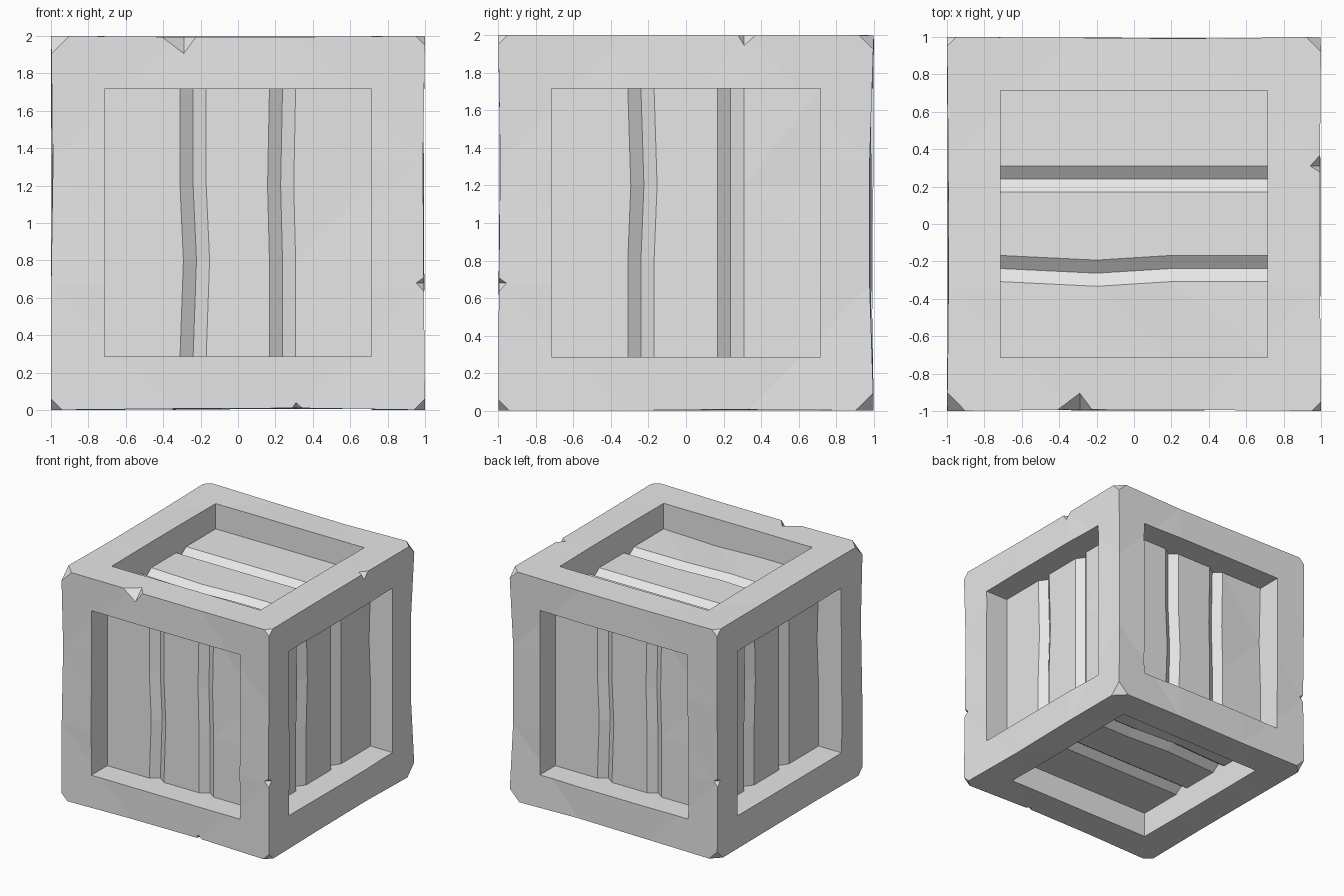
import bpy, bmesh, random
from mathutils import Vector

random.seed(4)
if "Cube" in bpy.data.objects:
    bpy.data.objects.remove(bpy.data.objects["Cube"], do_unlink=True)

X, Y, Z = Vector((1, 0, 0)), Vector((0, 1, 0)), Vector((0, 0, 1))

stone = bpy.data.materials.new("light_grey")
stone.use_nodes = True
grey = (0.8, 0.8, 0.8, 1)
stone.diffuse_color = grey
stone.node_tree.nodes["Principled BSDF"].inputs["Base Color"].default_value = grey


def make_object(name, bm):
    bmesh.ops.recalc_face_normals(bm, faces=bm.faces[:])
    mesh = bpy.data.meshes.new(name)
    bm.to_mesh(mesh)
    bm.free()
    mesh.materials.append(stone)
    obj = bpy.data.objects.new(name, mesh)
    bpy.context.collection.objects.link(obj)
    return obj


# Worn block: edges pinched slightly inward, corners knocked off
def worn_block():
    bm = bmesh.new()
    bmesh.ops.create_cube(bm, size=2)
    bmesh.ops.subdivide_edges(bm, edges=bm.edges[:], cuts=2, use_grid_fill=True)
    for v in bm.verts:
        outer = [i for i in range(3) if abs(v.co[i]) > 0.99]
        if len(outer) == 2:
            deep = v.co.x > 0.99 and v.co.y > 0.99
            for i in outer:
                v.co[i] *= 1 - (0.022 if deep else random.uniform(0, 0.012))
    bmesh.ops.triangulate(bm, faces=bm.faces[:])
    corners = {(-1, -1, 1): 0.1, (1, -1, 1): 0.05, (1, 1, 1): 0.08, (-1, 1, 1): 0.05,
               (-1, -1, -1): 0.06, (1, -1, -1): 0.06, (1, 1, -1): 0.1, (-1, 1, -1): 0.08}
    for corner, size in corners.items():
        normal = Vector(corner)
        cut = bmesh.ops.bisect_plane(
            bm, geom=bm.verts[:] + bm.edges[:] + bm.faces[:],
            plane_co=normal * (1 - size / 3), plane_no=normal.normalized(), clear_outer=True)
        rim = [e for e in cut["geom_cut"] if isinstance(e, bmesh.types.BMEdge)]
        bmesh.ops.holes_fill(bm, edges=rim, sides=0)
    return make_object("crate", bm)


# Recess with a planked floor: lofted profile with two V-shaped ridges
def add_recess(bm, u, v, n, bends):
    half, floor, groove, top = 0.715, 0.775, 0.725, 1.2
    stations = [(-half, 0, 0, 0), (-0.2, *bends[0], 0), (0.2, *bends[1], 0.015), (half, 0, 0, 0)]
    rings = []
    for along, left, right, dip in stations:
        profile = [(-half, top), (-half, floor)]
        for centre in (-0.24 + left, 0.238 + right):
            profile += [(centre - 0.07, floor), (centre, groove), (centre + 0.07, floor)]
        profile += [(half, floor - dip), (half, top)]
        rings.append([bm.verts.new(u * a + v * along + n * d) for a, d in profile])
    for r, s in zip(rings, rings[1:]):
        for i in range(len(r)):
            j = (i + 1) % len(r)
            bm.faces.new((r[i], r[j], s[j], s[i]))
    bm.faces.new(rings[0])
    bm.faces.new(rings[-1])


def recess_cutter():
    bm = bmesh.new()
    add_recess(bm, X, Z, -Y, [(0.018, 0), (0, -0.01)])
    add_recess(bm, Y, Z, X, [(0, 0), (0.016, 0)])
    add_recess(bm, -X, Z, Y, [(0.018, 0), (0, -0.01)])
    add_recess(bm, -Y, Z, -X, [(0, 0), (0.016, 0)])
    add_recess(bm, -Y, X, Z, [(0, 0.025), (0, 0)])
    add_recess(bm, Y, X, -Z, [(0, 0.025), (0, 0)])
    bmesh.ops.triangulate(bm, faces=bm.faces[:])
    return make_object("recess_cutter", bm)


# Chips: a small wedge bitten out of an edge
def add_chip(bm, edge, axis, start, tip, end, depth):
    ridge = Vector(edge) * 1.01
    points = [ridge + axis * start, ridge + axis * end]
    for i in range(3):
        if edge[i]:
            p = ridge + axis * tip
            p[i] = edge[i] * (1 - depth)
            points.append(p)
    bmesh.ops.convex_hull(bm, input=[bm.verts.new(p) for p in points])


def chip_cutter():
    bm = bmesh.new()
    add_chip(bm, (0, -1, 1), X, -0.45, -0.29, -0.2, 0.11)
    add_chip(bm, (0, -1, -1), X, 0.26, 0.31, 0.39, 0.06)
    add_chip(bm, (1, 0, 1), Y, 0.26, 0.31, 0.4, 0.07)
    add_chip(bm, (1, -1, 0), Z, -0.4, -0.32, -0.27, 0.06)
    add_chip(bm, (-1, 1, 0), Z, -0.4, -0.32, -0.27, 0.06)
    return make_object("chip_cutter", bm)


crate = worn_block()
cutters = [recess_cutter(), chip_cutter()]
for cutter in cutters:
    cutter.hide_render = True
    mod = crate.modifiers.new(cutter.name, "BOOLEAN")
    mod.operation = "DIFFERENCE"
    mod.solver = "EXACT"
    mod.object = cutter

# Bake the cuts, drop the cutters and stand the crate on the floor
bpy.context.view_layer.update()
baked = bpy.data.meshes.new_from_object(crate.evaluated_get(bpy.context.evaluated_depsgraph_get()))
crate.modifiers.clear()
crate.data = baked
baked.materials.clear()
baked.materials.append(stone)
for poly in baked.polygons:
    poly.material_index = 0
    poly.use_smooth = False
for cutter in cutters:
    bpy.data.objects.remove(cutter, do_unlink=True)
crate.location.z = 1
